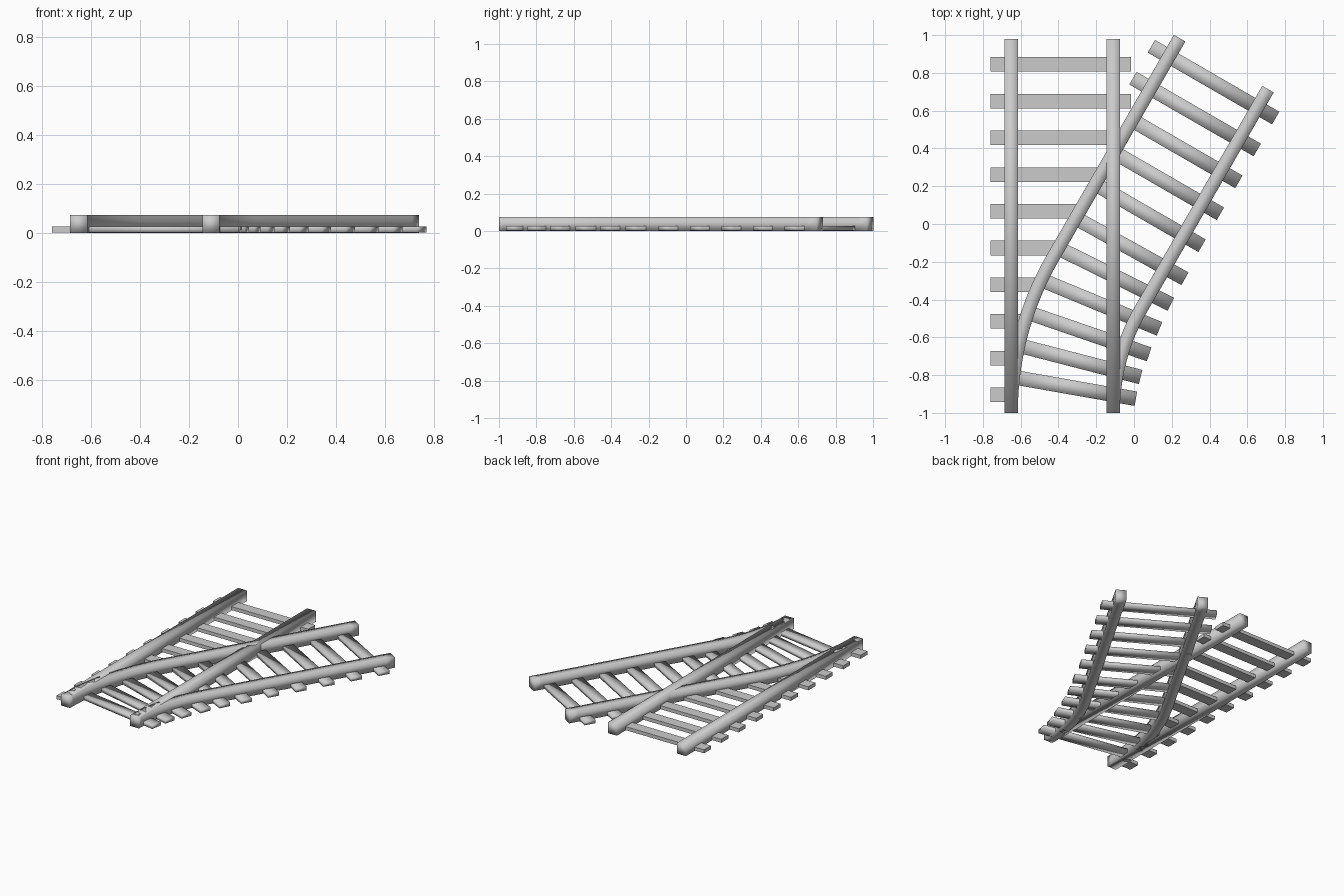
import bpy
import bmesh
import math
from mathutils import Vector

cube = bpy.data.objects.get("Cube")
if cube:
    bpy.data.objects.remove(cube, do_unlink=True)

GREY = (0.6, 0.6, 0.6, 1.0)
mat = bpy.data.materials.new("plain grey")
mat.use_nodes = True
mat.diffuse_color = GREY
bsdf = next(n for n in mat.node_tree.nodes if n.type == 'BSDF_PRINCIPLED')
bsdf.inputs["Base Color"].default_value = GREY

GAUGE, LEFT_X = 0.54, -0.65          # rail spacing and left rail position
RAIL_W, RAIL_H = 0.07, 0.075
TIE_W, TIE_LOW, TIE_TOP = 0.077, 0.003, 0.028
OVERHANG = 0.11
TURN = math.radians(30)
RADIUS, RUN = 1.64, 1.344            # outer branch rail arc and straight run
PIVOT = Vector((LEFT_X + RADIUS, -1.0))


def sweep(name, path, width, low, high, smooth):
    """Sweep a rectangle along a flat path and cap both ends."""
    bm = bmesh.new()
    rings = []
    for i, p in enumerate(path):
        d = (path[min(i + 1, len(path) - 1)] - path[max(i - 1, 0)]).normalized()
        side = Vector((d.y, -d.x)) * width / 2
        corners = ((p - side, low), (p + side, low), (p + side, high), (p - side, high))
        rings.append([bm.verts.new((c.x, c.y, z)) for c, z in corners])
    for a, b in zip(rings, rings[1:]):
        for k in range(4):
            n = (k + 1) % 4
            bm.faces.new((a[k], a[n], b[n], b[k]))
    bm.faces.new(rings[0][::-1])
    bm.faces.new(rings[-1])
    bmesh.ops.recalc_face_normals(bm, faces=bm.faces[:])
    for f in bm.faces:
        f.smooth = smooth
    mesh = bpy.data.meshes.new(name)
    bm.to_mesh(mesh)
    bm.free()
    mesh.materials.append(mat)
    ob = bpy.data.objects.new(name, mesh)
    bpy.context.collection.objects.link(ob)
    return ob


def branch_path(radius, steps=24):
    """Arc around the pivot followed by a straight run."""
    pts = []
    for i in range(steps + 1):
        a = TURN * i / steps
        pts.append(PIVOT + radius * Vector((-math.cos(a), math.sin(a))))
    heading = Vector((math.sin(TURN), math.cos(TURN)))
    end = pts[-1]
    pts += [end + heading * RUN * i / steps for i in range(1, steps + 1)]
    return pts


def path_x(path, y):
    """Where a path crosses a given y."""
    for a, b in zip(path, path[1:]):
        if a.y <= y <= b.y:
            return a.x + (b.x - a.x) * (y - a.y) / (b.y - a.y)
    return path[-1].x


# Rails: a straight pair and a diverging pair
for side, offset in (("left", GAUGE), ("right", 0.0)):
    x = LEFT_X + GAUGE - offset
    sweep("straight_rail_" + ("outer" if offset else "inner"),
          [Vector((x, -1)), Vector((x, 0.98))], RAIL_W, 0, RAIL_H, True)
outer = branch_path(RADIUS)
inner = branch_path(RADIUS - GAUGE)
sweep("branch_rail_outer", outer, RAIL_W, 0, RAIL_H, True)
sweep("branch_rail_inner", inner, RAIL_W, 0, RAIL_H, True)

# Straight track ties, stopping under the branch rail where it crosses
for i in range(10):
    y = 0.845 - 0.1944 * i
    end = min(path_x(outer, y), LEFT_X + GAUGE + 0.095)
    if i == 2:
        end = LEFT_X + GAUGE
    sweep(f"straight_tie_{i + 1}", [Vector((LEFT_X - OVERHANG, y)), Vector((end, y))],
          TIE_W, TIE_LOW, TIE_TOP, False)

# Branch ties: outer end position and angle, fanning round the curve
FAN = [(0.01, -0.925, 10), (0.035, -0.81, 14.5), (0.08, -0.69, 19),
       (0.135, -0.555, 22.5), (0.195, -0.425, 26.5), (0.27, -0.29, 29)]
FAN += [(0.36 + 0.0975 * i, -0.115 + 0.169 * i, 30) for i in range(5)]
for i, (x, y, angle) in enumerate(FAN):
    a = math.radians(angle)
    length = GAUGE + OVERHANG * (2 if i > 8 else 1)
    end = Vector((x, y))
    start = end + length * Vector((-math.cos(a), math.sin(a)))
    sweep(f"branch_tie_{i + 1}", [start, end], TIE_W, TIE_LOW, TIE_TOP, True)
